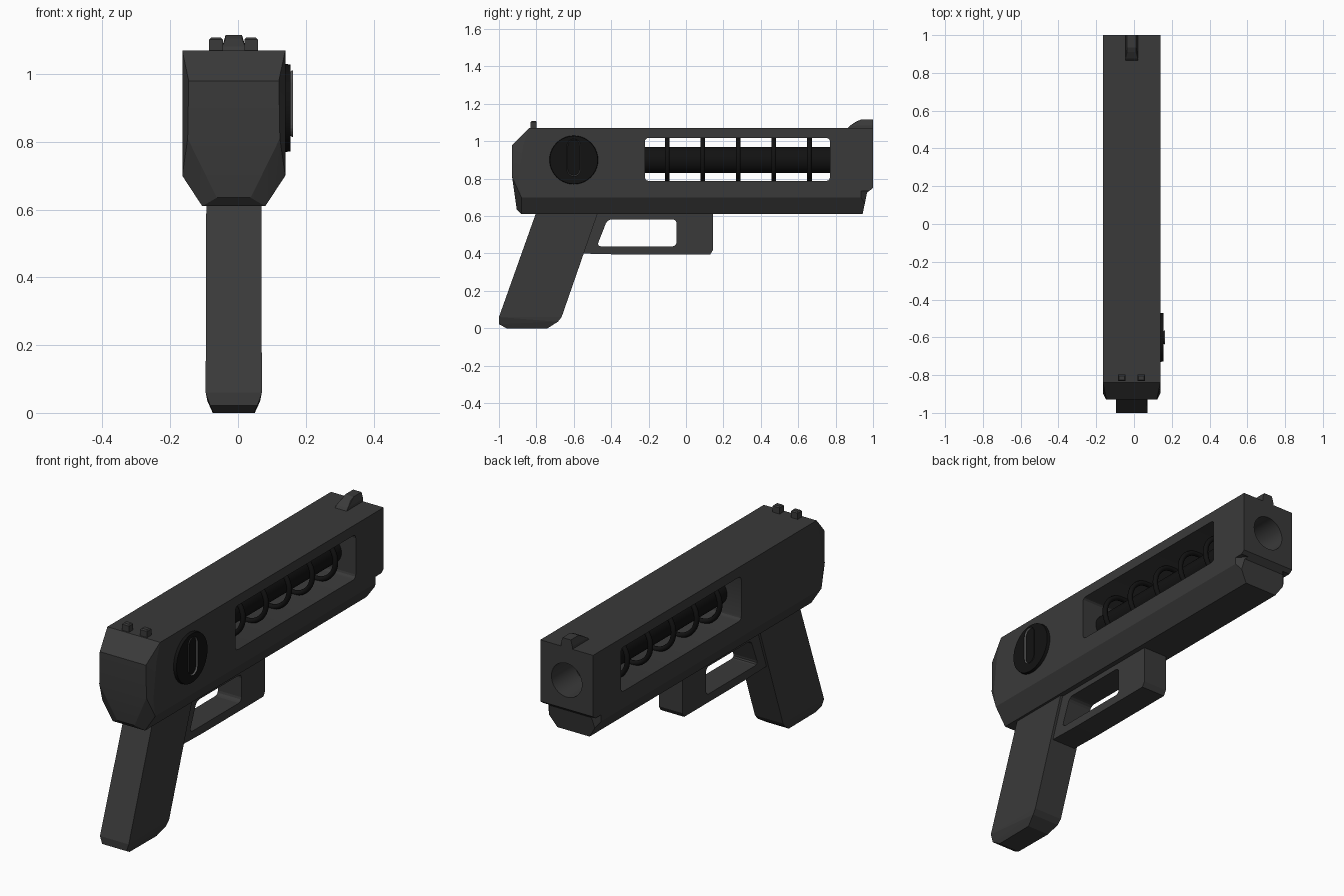
import bpy, bmesh
from math import pi, radians
from mathutils import Matrix, Vector

if "Cube" in bpy.data.objects:
    bpy.data.objects.remove(bpy.data.objects["Cube"])

CX = -0.0125  # mid-plane of the body


def material(name, v):
    m = bpy.data.materials.new(name)
    m.diffuse_color = (v, v, v, 1)
    m.use_nodes = True
    m.node_tree.nodes["Principled BSDF"].inputs["Base Color"].default_value = m.diffuse_color
    return m


DARK, BLACK, GREY = material("dark", 0.042), material("black", 0.006), material("grey", 0.1)


def finish(bm, name, mat, smooth=False):
    bmesh.ops.recalc_face_normals(bm, faces=bm.faces)
    me = bpy.data.meshes.new(name)
    bm.to_mesh(me)
    bm.free()
    ob = bpy.data.objects.new(name, me)
    bpy.context.collection.objects.link(ob)
    me.materials.append(mat)
    if smooth:
        activate(ob)
        bpy.ops.object.shade_smooth_by_angle(angle=radians(35))
    return ob


def activate(ob):
    bpy.ops.object.select_all(action='DESELECT')
    ob.select_set(True)
    bpy.context.view_layer.objects.active = ob


def hull(name, half_points, mat=DARK):
    """Convex solid from points (half width, y, z) mirrored about the mid-plane."""
    bm = bmesh.new()
    for w, y, z in half_points:
        for s in (-1, 1):
            bm.verts.new((CX + s * w, y, z))
    r = bmesh.ops.convex_hull(bm, input=bm.verts)
    bmesh.ops.dissolve_limit(bm, angle_limit=0.01, verts=bm.verts, edges=bm.edges)
    return finish(bm, name, mat)


def prism(name, profile, half, mat=DARK, round_r=0.0):
    """(y, z) profile extruded across x; optionally with rounded corners."""
    bm = bmesh.new()
    f = bm.faces.new([bm.verts.new((CX - half, y, z)) for y, z in profile])
    r = bmesh.ops.extrude_face_region(bm, geom=[f])
    bmesh.ops.translate(bm, vec=(2 * half, 0, 0),
                        verts=[v for v in r['geom'] if isinstance(v, bmesh.types.BMVert)])
    bmesh.ops.recalc_face_normals(bm, faces=bm.faces)
    if round_r:
        edges = [e for e in bm.edges if abs(e.verts[0].co.x - e.verts[1].co.x) > half]
        bmesh.ops.bevel(bm, geom=edges, offset=round_r, segments=3, profile=0.5, affect='EDGES')
    return finish(bm, name, mat)


def cylinder(name, r, length, centre, axis, mat, r2=None, seg=40):
    bm = bmesh.new()
    rot = Matrix.Rotation(pi / 2, 4, 'Y') if axis == 'X' else Matrix.Rotation(-pi / 2, 4, 'X')
    bmesh.ops.create_cone(bm, cap_ends=True, segments=seg, radius1=r, radius2=r2 or r,
                          depth=length, matrix=Matrix.Translation(centre) @ rot)
    return finish(bm, name, mat, True)


def cut(ob, cutter):
    m = ob.modifiers.new("cut", 'BOOLEAN')
    m.object, m.operation, m.solver = cutter, 'DIFFERENCE', 'EXACT'
    activate(ob)
    bpy.ops.object.modifier_apply(modifier=m.name)
    bpy.data.objects.remove(cutter)


# Body shell with faceted rear
body = hull("body", [
    (0.152, -0.84, 1.07), (0.133, -0.93, 0.98), (0.136, -0.93, 0.81), (0.05, -0.905, 0.635),
    (0.152, -0.87, 0.98), (0.152, -0.895, 0.80), (0.152, -0.88, 0.70), (0.093, -0.88, 0.61),
    (0.152, 1.0, 1.07), (0.152, 1.0, 0.70), (0.093, 1.0, 0.61)])
# Stepped-back chin under the muzzle
cut(body, prism("chin_cut", [(1.1, 0.75), (1.0, 0.75), (0.968, 0.725), (0.938, 0.58), (1.1, 0.58)], 0.3))
for s in (-1, 1):
    bm = bmesh.new()
    for z in (0.55, 0.735):
        for x, y in ((0.105, 0.985), (0.17, 0.915), (0.25, 1.1)):
            bm.verts.new((CX + s * x, y, z))
    bmesh.ops.convex_hull(bm, input=bm.verts)
    cut(body, finish(bm, "chin_corner_cut", DARK))
# Side window and bore
cut(body, prism("window_cut", [(-0.22, 0.788), (0.77, 0.788), (0.77, 1.018), (-0.22, 1.018)], 0.3, round_r=0.02))
cut(body, cylinder("bore_cut", 0.088, 0.5, (CX, 1.06, 0.9), 'Y', DARK))
activate(body)
bpy.ops.object.shade_smooth_by_angle(angle=radians(15))

# Inner barrel with rings
cylinder("barrel", 0.07, 1.06, (CX, 0.29, 0.9), 'Y', BLACK)
for i in range(5):
    bpy.ops.mesh.primitive_torus_add(location=(CX, -0.1 + 0.19 * i, 0.903), rotation=(pi / 2, 0, 0),
                                     major_radius=0.112, minor_radius=0.013,
                                     major_segments=40, minor_segments=10)
    ring = bpy.context.object
    ring.name = "barrel_ring"
    ring.data.materials.append(BLACK)
    bpy.ops.object.shade_smooth_by_angle(angle=radians(40))

# Slotted dial on the right side
cylinder("dial_rim", 0.132, 0.03, (0.140, -0.6, 0.9), 'X', BLACK, 0.128)
dial = cylinder("dial", 0.122, 0.03, (0.148, -0.6, 0.9), 'X', GREY, 0.116)
bm = bmesh.new()
top, low = Vector((0.178, -0.6, 0.975)), Vector((0.178, -0.6, 0.85))
for p in (top, low):
    bmesh.ops.create_uvsphere(bm, u_segments=24, v_segments=12, radius=0.04, matrix=Matrix.Translation(p))
r = bmesh.ops.convex_hull(bm, input=bm.verts)
bmesh.ops.delete(bm, geom=list({g for g in r['geom_interior'] + r['geom_unused']
                                if isinstance(g, bmesh.types.BMVert)}), context='VERTS')
cut(dial, finish(bm, "slot_cut", GREY))
activate(dial)
bpy.ops.object.shade_smooth_by_angle(angle=radians(35))

# Sights
hull("front_sight", [(0.033, 0.86, 1.065), (0.033, 1.0, 1.065), (0.033, 0.875, 1.082), (0.033, 1.0, 1.085),
                     (0.024, 0.91, 1.105), (0.024, 0.935, 1.116), (0.024, 1.0, 1.116)])
for x in (-0.065, 0.039):
    bm = bmesh.new()
    bmesh.ops.create_cube(bm, size=1, matrix=Matrix.Translation((x, -0.815, 1.084))
                          @ Matrix.Diagonal((0.04, 0.034, 0.048, 1)))
    top_edges = [e for e in bm.edges if all(v.co.z > 1.1 for v in e.verts)]
    bmesh.ops.bevel(bm, geom=top_edges, offset=0.006, segments=1, affect='EDGES')
    finish(bm, "rear_sight", DARK)

# Grip with chamfered foot
hull("grip", [(0.081, -0.79, 0.65), (0.081, -0.46, 0.65), (0.083, -1.0, 0.06), (0.081, -0.665, 0.06),
              (0.07, -1.0, 0.022), (0.078, -0.685, 0.035), (0.06, -0.96, 0.0), (0.062, -0.74, 0.0)])

# Trigger guard
guard = prism("trigger_guard", [(-0.50, 0.63), (-0.575, 0.40), (-0.37, 0.395), (0.13, 0.395),
                                (0.145, 0.42), (0.145, 0.63)], 0.068)
cut(guard, prism("guard_cut", [(-0.477, 0.438), (-0.05, 0.438), (-0.05, 0.582), (-0.42, 0.582)],
                 0.2, round_r=0.022))
